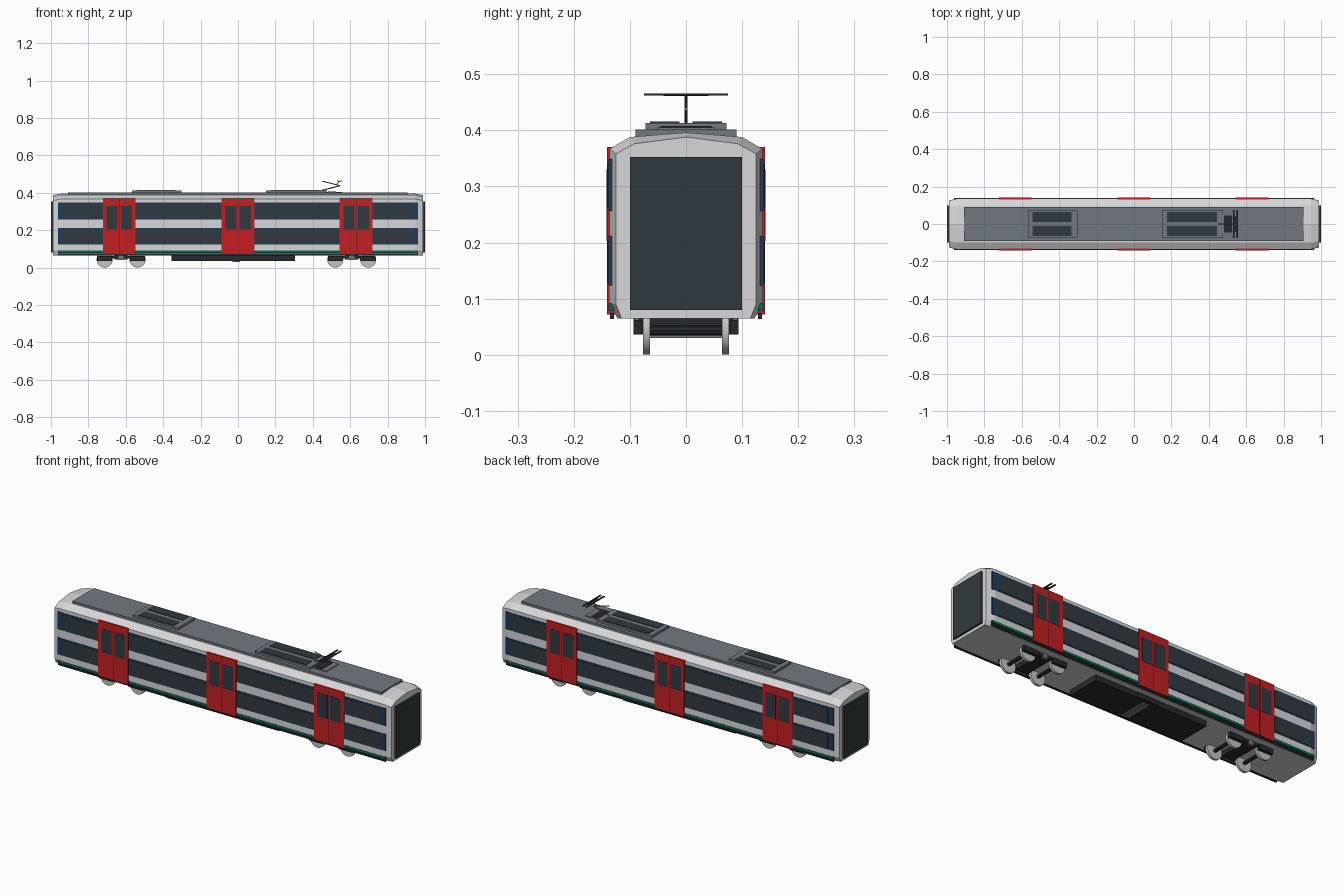
import bpy, bmesh, math
from mathutils import Vector, Matrix

cube = bpy.data.objects.get("Cube")
if cube:
    bpy.data.objects.remove(cube, do_unlink=True)


def material(name, r, g, b):
    m = bpy.data.materials.new(name)
    m.use_nodes = True
    m.diffuse_color = (r, g, b, 1)
    m.node_tree.nodes["Principled BSDF"].inputs["Base Color"].default_value = (r, g, b, 1)
    return m


WHITE = material("light grey paint", 0.68, 0.68, 0.70)
RED = material("door red", 0.56, 0.014, 0.016)
GLASS = material("dark glass", 0.030, 0.042, 0.050)
BLUE = material("navy blue", 0.014, 0.045, 0.11)
GREEN = material("teal green", 0.005, 0.13, 0.09)
ROOF = material("roof grey", 0.165, 0.19, 0.215)
BLACK = material("underframe black", 0.018, 0.023, 0.028)
METAL = material("wheel grey", 0.55, 0.55, 0.56)


def finish(name, bm, mat):
    bmesh.ops.recalc_face_normals(bm, faces=bm.faces)
    me = bpy.data.meshes.new(name)
    bm.to_mesh(me)
    bm.free()
    me.materials.append(mat)
    ob = bpy.data.objects.new(name, me)
    bpy.context.collection.objects.link(ob)
    return ob


def box(name, mat, xs, ys, zs):
    """Box spanning three (low, high) ranges."""
    bm = bmesh.new()
    bmesh.ops.create_cube(bm, size=1)
    ranges = (xs, ys, zs)
    for v in bm.verts:
        v.co = [(r[0] + r[1]) / 2 + c * (r[1] - r[0]) for c, r in zip(v.co, ranges)]
    return finish(name, bm, mat)


def both_sides(name, mat, xs, ys, zs):
    box("right_" + name, mat, xs, (-ys[1], -ys[0]), zs)
    box("left_" + name, mat, xs, ys, zs)


def rod(name, mat, a, b, radius, sides=8):
    a, b = Vector(a), Vector(b)
    bm = bmesh.new()
    turn = (b - a).to_track_quat('Z', 'Y').to_matrix().to_4x4()
    bmesh.ops.create_cone(bm, cap_ends=True, segments=sides, radius1=radius, radius2=radius,
                          depth=(b - a).length, matrix=Matrix.Translation((a + b) / 2) @ turn)
    return finish(name, bm, mat)


# Body shell: faceted section lofted along x with pinched ends
full = [(0.122, 0.065), (0.137, 0.09), (0.136, 0.367), (0.10, 0.388), (0, 0.396)]
end = [(0.115, 0.065), (0.125, 0.09), (0.125, 0.358), (0.092, 0.376), (0, 0.388)]
bm = bmesh.new()
rings = []
for x, half in ((-0.99, end), (-0.945, full), (0.945, full), (0.99, end)):
    loop = half + [(-y, z) for y, z in reversed(half[:-1])]
    rings.append([bm.verts.new((x, y, z)) for y, z in loop])
for r0, r1 in zip(rings, rings[1:]):
    for i in range(len(r0)):
        j = (i + 1) % len(r0)
        bm.faces.new((r0[i], r0[j], r1[j], r1[i]))
bm.faces.new(rings[0])
bm.faces.new(rings[-1])
finish("body", bm, WHITE)

# Gangway panels at both ends
box("rear_gangway", GLASS, (-1.0, -0.985), (-0.10, 0.10), (0.08, 0.352))
box("front_gangway", GLASS, (0.985, 1.0), (-0.10, 0.10), (0.08, 0.352))

# Window bands with glass between the doors
DOORS = (-0.635, 0, 0.632)
HALF = 0.088
edges = [-0.93] + [d + s * (HALF + 0.002) for d in DOORS for s in (-1, 1)] + [0.925]
for level, z0, z1 in (("lower", 0.123, 0.212), ("upper", 0.256, 0.349)):
    both_sides(level + "_window_band", BLUE, (-0.963, 0.963), (0.130, 0.1385), (z0, z1))
    for i in range(0, len(edges), 2):
        both_sides(f"{level}_window_{i // 2}", GLASS, (edges[i], edges[i + 1]),
                   (0.132, 0.1397), (z0 + 0.006, z1 - 0.009))

# Green stripe and dark sill
both_sides("stripe", GREEN, (-0.963, 0.963), (0.128, 0.1385), (0.078, 0.091))
both_sides("sill", BLACK, (-0.963, 0.963), (0.128, 0.135), (0.064, 0.074))

# Double doors
for n, d in enumerate(DOORS):
    both_sides(f"door_{n}", RED, (d - HALF, d + HALF), (0.125, 0.1405), (0.072, 0.37))
    both_sides(f"door_seam_{n}", BLACK, (d - 0.001, d + 0.001), (0.135, 0.141), (0.074, 0.368))
    for s in (-1, 1):
        xs = sorted((d + s * 0.009, d + s * 0.069))
        both_sides(f"door_window_{n}_{s}", GLASS, xs, (0.135, 0.1415), (0.203, 0.33))

# Roof deck and ventilation units
box("roof_deck", ROOF, (-0.91, 0.905), (-0.09, 0.09), (0.385, 0.401))
for name, x0, x1 in (("small", -0.568, -0.303), ("large", 0.15, 0.475)):
    box(name + "_roof_unit", ROOF, (x0, x1), (-0.072, 0.072), (0.395, 0.413))
    both_sides(name + "_roof_grille", GLASS, (x0 + 0.026, x1 - 0.031), (0.012, 0.064), (0.405, 0.4155))

# Pantograph
box("pantograph_base", ROOF, (0.475, 0.555), (-0.052, 0.052), (0.398, 0.405))
box("pantograph_plinth", BLACK, (0.48, 0.525), (-0.045, 0.045), (0.40, 0.408))
rod("pantograph_lower_arm", ROOF, (0.45, 0, 0.413), (0.545, 0, 0.438), 0.003)
rod("pantograph_upper_arm", ROOF, (0.545, 0, 0.438), (0.45, 0, 0.462), 0.0025)
rod("pantograph_link", ROOF, (0.525, 0, 0.443), (0.543, 0, 0.461), 0.002)
for x in (0.533, 0.553):
    box("pantograph_bow", BLACK, (x - 0.004, x + 0.004), (-0.075, 0.075), (0.462, 0.466))
box("pantograph_bow_tie", BLACK, (0.533, 0.553), (-0.04, 0.04), (0.461, 0.463))

# Underfloor equipment
box("equipment_case", BLACK, (-0.355, 0.305), (-0.092, 0.092), (0.036, 0.068))
box("equipment_bracket", BLACK, (-0.07, 0.055), (-0.094, 0.094), (0.04, 0.07))
box("equipment_bar", ROOF, (-0.03, 0.01), (-0.075, 0.075), (0.03, 0.04))

# Bogies: wheels, axles and side frames
for n, centre in enumerate((-0.625, 0.608)):
    for k, dx in enumerate((-0.088, 0.088)):
        x = centre + dx
        rod(f"axle_{n}_{k}", BLACK, (x, -0.07, 0.043), (x, 0.07, 0.043), 0.009)
        for s in (-1, 1):
            w = rod(f"wheel_{n}_{k}_{s}", METAL, (x, s * 0.064, 0.043), (x, s * 0.077, 0.043), 0.043, 28)
            for p in w.data.polygons:
                p.use_smooth = len(p.vertices) == 4
        both_sides(f"axle_box_{n}_{k}", BLACK, (x - 0.04, x + 0.04), (0.078, 0.094), (0.036, 0.062))
    both_sides(f"bogie_frame_{n}", BLACK, (centre - 0.125, centre + 0.125), (0.08, 0.09), (0.048, 0.062))
    both_sides(f"bogie_spring_{n}", ROOF, (centre - 0.014, centre + 0.014), (0.08, 0.092), (0.04, 0.066))
    box(f"bogie_bolster_{n}", BLACK, (centre - 0.035, centre + 0.035), (-0.085, 0.085), (0.042, 0.068))
